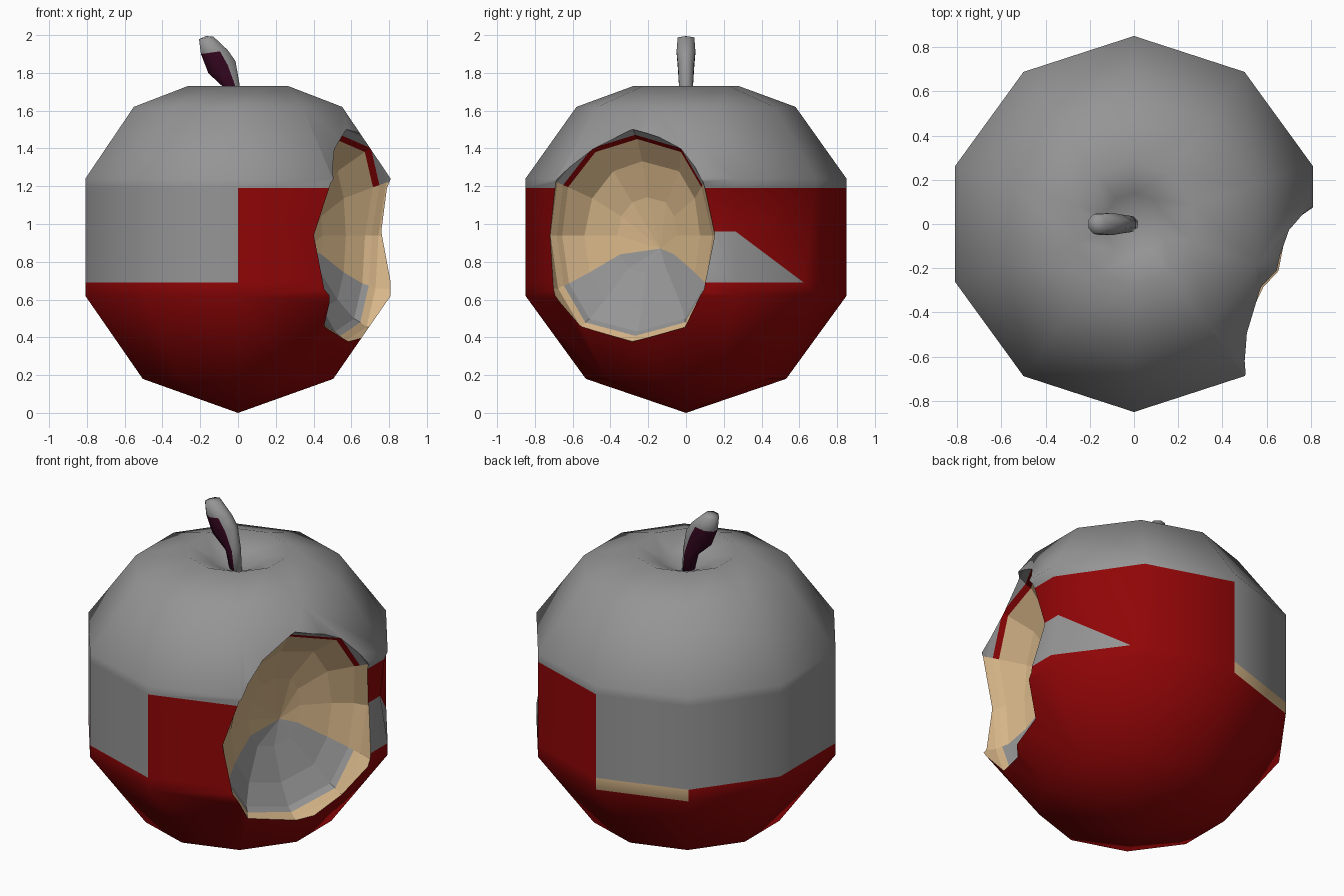
import bpy, bmesh, math
from mathutils import Vector

if "Cube" in bpy.data.objects:
    bpy.data.objects.remove(bpy.data.objects["Cube"])


def material(name, rgb):
    m = bpy.data.materials.new(name)
    m.diffuse_color = (*rgb, 1)
    m.use_nodes = True
    m.node_tree.nodes["Principled BSDF"].inputs["Base Color"].default_value = m.diffuse_color
    return m


MATS = [material("grey", (0.30, 0.30, 0.30)), material("red", (0.28, 0.0015, 0.002)),
        material("flesh", (0.68, 0.47, 0.25)), material("dark_purple", (0.035, 0.002, 0.014))]
GREY, RED, FLESH, PURPLE = range(4)


def loft(bm, rings, start, end):
    """Skin rings of points and close both ends with fans; returns rows of faces."""
    rows = [[bm.verts.new(p) for p in r] for r in rings]
    n = len(rows[0])
    v = bm.verts.new(start)
    out = [[bm.faces.new((v, rows[0][(i + 1) % n], rows[0][i])) for i in range(n)]]
    for a, b in zip(rows, rows[1:]):
        out.append([bm.faces.new((a[i], a[(i + 1) % n], b[(i + 1) % n], b[i])) for i in range(n)])
    v = bm.verts.new(end)
    out.append([bm.faces.new((rows[-1][i], rows[-1][(i + 1) % n], v)) for i in range(n)])
    return out


def finish(name, bm):
    bmesh.ops.recalc_face_normals(bm, faces=bm.faces[:])
    me = bpy.data.meshes.new(name)
    bm.to_mesh(me)
    bm.free()
    for m in MATS:
        me.materials.append(m)
    ob = bpy.data.objects.new(name, me)
    bpy.context.collection.objects.link(ob)
    return ob


# Apple body: ten-sided turned profile (radius, height)
profile = [(0.53, 0.18), (0.85, 0.62), (0.85, 0.69), (0.85, 1.19), (0.85, 1.24),
           (0.58, 1.62), (0.28, 1.73), (0.14, 1.67)]
bm = bmesh.new()
angles = [math.radians(18 + 36 * i) for i in range(10)]
rows = loft(bm, [[(r * math.cos(a), r * math.sin(a), z) for a in angles] for r, z in profile],
            (0, 0, 0), (0, 0, 1.6))
for f in bm.faces:
    f.smooth = True
    c = f.calc_center_median()
    f.material_index = RED if c.z < 0.69 or (c.z < 1.19 and c.x > 0) else GREY
rows[2][2].material_index = FLESH          # pale strip at the back
# grey patch on the right side: cut two side faces and colour the lower pieces
for face, co, no in ((rows[3][9], (0.8, 0.2, 0.96), (0, 0, 1)),
                     (rows[3][0], (0.81, 0.263, 0.96), (0, 0.27, 0.36))):
    co, no = Vector(co), Vector(no)
    geom = [face] + face.edges[:] + face.verts[:]
    res = bmesh.ops.bisect_plane(bm, geom=geom, plane_co=co, plane_no=no)
    for f in [g for g in res["geom"] if isinstance(g, bmesh.types.BMFace)]:
        if (f.calc_center_median() - co).dot(no) < 0:
            f.material_index = GREY
# the skin sinks in slightly beside the bite
for v in bm.verts:
    if v.co.x > 0.78 and 0.9 < v.co.z < 1.0:
        v.co.x -= 0.05
    elif v.co.x > 0.78 and 1.1 < v.co.z < 1.22:
        v.co.x -= 0.02
bmesh.ops.triangulate(bm, faces=[f for f in bm.faces if f.calc_center_median().x > 0.5])
apple = finish("apple_body", bm)

# Bite cutter: faceted bowl along an outward axis, with coloured rim bands
P = Vector((0.57, -0.28, 0.94))
D = Vector((0.93, -0.37, 0)).normalized()
T = Vector((-D.y, D.x, 0))
bowl = [(0.45, 1.12), (0, 1), (-0.03, 0.95), (-0.06, 0.91), (-0.13, 0.70), (-0.20, 0.36)]
N = 12
bm = bmesh.new()
rings = []
for k, (d, s) in enumerate(bowl):
    ring = []
    for i in range(N):
        c, sn = math.cos(2 * math.pi * i / N), math.sin(2 * math.pi * i / N)
        squarer = sn < -0.1 or c > 0.1
        ct = math.copysign(abs(c) ** (0.65 if squarer else 1), c) if abs(c) > 0.01 else 0
        # upper rim bands follow the curve of the skin
        lift = 0.07 * abs(2 * sn * c) if sn > 0.1 and 1 <= k <= 3 else 0
        ring.append(P + D * (d + lift) + T * (0.47 * s * ct) + Vector((0, 0, 0.56 * s * sn)))
    rings.append(ring)
rows = loft(bm, rings, P + D * 0.45, P - D * 0.24 + T * 0.06 - Vector((0, 0, 0.07)))
for k, row in enumerate(rows):
    for i, f in enumerate(row):
        up = math.sin(2 * math.pi * (i + 0.5) / N)
        f.material_index = FLESH
        if up > 0.6 and k <= 3:
            f.material_index = RED if k == 3 else GREY
        elif up < -0.6 and k >= 3:
            f.material_index = GREY
cutter = finish("bite_cutter", bm)
cutter.hide_render = True

mod = apple.modifiers.new("bite", 'BOOLEAN')
mod.operation = 'DIFFERENCE'
mod.solver = 'EXACT'
mod.object = cutter
bpy.context.view_layer.objects.active = apple
bpy.ops.object.modifier_apply(modifier="bite")
bpy.data.objects.remove(cutter)

# Stem: bent tube (x, z, half width in x-z plane, half width in y, tilt in degrees)
path = [(-0.01, 1.58, 0.03, 0.035, 5), (-0.032, 1.73, 0.045, 0.04, 15),
        (-0.085, 1.83, 0.085, 0.046, 24), (-0.125, 1.91, 0.078, 0.054, 8),
        (-0.168, 1.985, 0.042, 0.048, 10)]
bm = bmesh.new()
rings = []
for x, z, h, w, t in path:
    t = math.radians(t)
    rings.append([(x + h * math.cos(a) * math.cos(t), w * math.sin(a),
                   z + h * math.cos(a) * math.sin(t))
                  for a in [math.pi * (2 * i + 1) / 8 for i in range(8)]])
rows = loft(bm, rings, (-0.01, 0, 1.57), (-0.17, 0, 1.995))
for f in bm.faces:
    f.smooth = True
for row in rows[1:4]:
    for f in row[1:6]:
        f.material_index = PURPLE          # underside of the stem
stem = finish("stem", bm)
